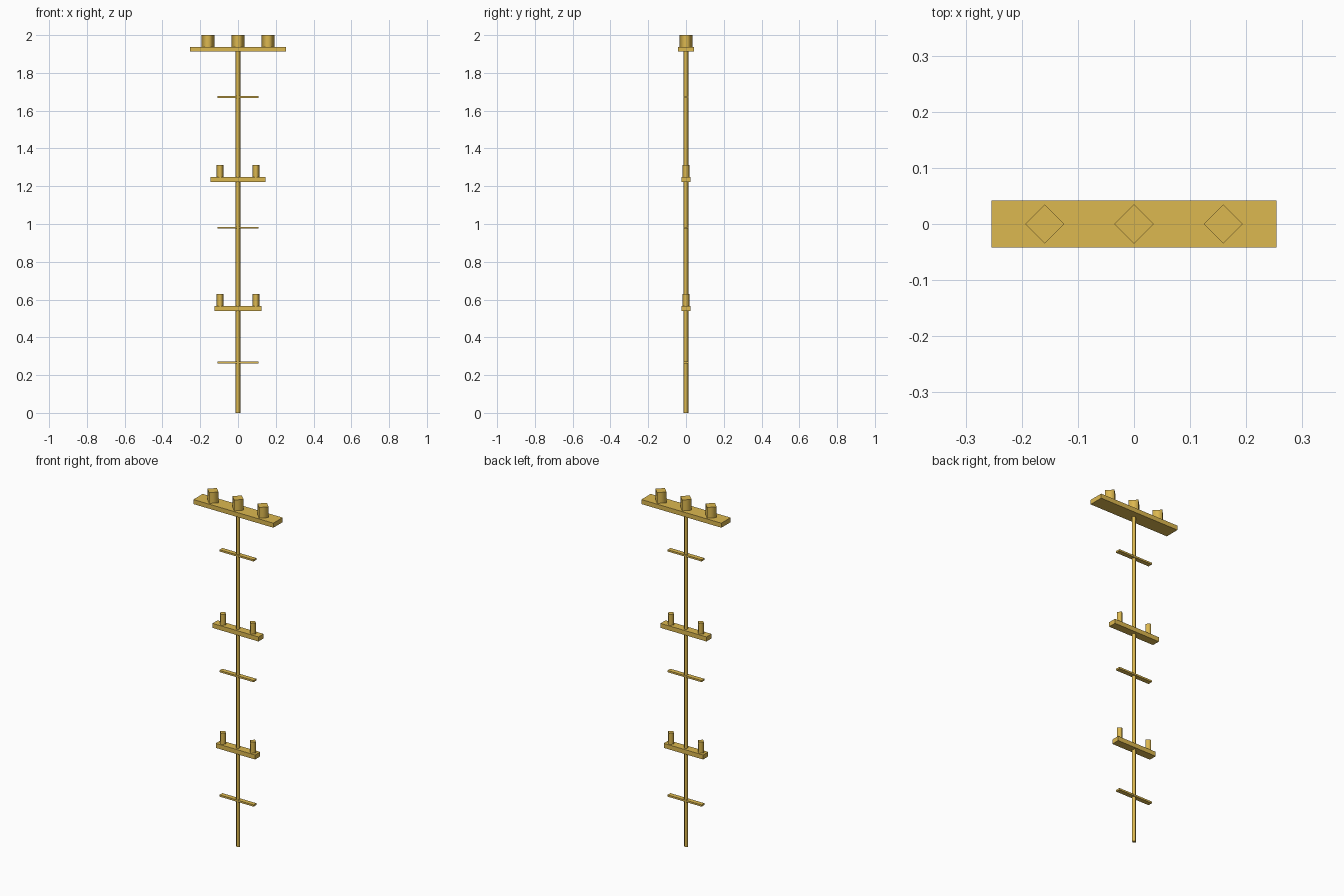
import bpy
from math import radians

if "Cube" in bpy.data.objects:
    bpy.data.objects.remove(bpy.data.objects["Cube"])

mat = bpy.data.materials.new("brass")
mat.diffuse_color = (0.72, 0.48, 0.08, 1)
mat.use_nodes = True
mat.node_tree.nodes["Principled BSDF"].inputs["Base Color"].default_value = mat.diffuse_color


def board(name, half_x, half_y, z0, z1):
    bpy.ops.mesh.primitive_cube_add(size=1, location=(0, 0, (z0 + z1) / 2))
    ob = bpy.context.object
    ob.name = name
    for v in ob.data.vertices:
        v.co.x *= 2 * half_x
        v.co.y *= 2 * half_y
        v.co.z *= z1 - z0
    ob.data.materials.append(mat)


def post(name, x, r, z0, z1):
    # four-sided post, corners on the axes, smooth sides and flat caps
    bpy.ops.mesh.primitive_cylinder_add(vertices=4, radius=r, depth=z1 - z0,
                                        location=(x, 0, (z0 + z1) / 2))
    ob = bpy.context.object
    ob.name = name
    ob.data.materials.append(mat)
    for p in ob.data.polygons:
        p.use_smooth = abs(p.normal.z) < 0.5
    for e in ob.data.edges:
        a, b = (ob.data.vertices[i].co.z for i in e.vertices)
        e.use_edge_sharp = abs(a - b) < 1e-5


# central pole
post("pole", 0, 0.012, 0, 1.925)

# crossarms with their insulator pegs
arms = [("top", 0.254, 0.042, 1.912, 1.938, 2.0, 0.035, (-0.159, 0, 0.159)),
        ("middle", 0.146, 0.023, 1.223, 1.249, 1.312, 0.019, (-0.095, 0.095)),
        ("lower", 0.125, 0.023, 0.540, 0.566, 0.630, 0.019, (-0.095, 0.095))]
for name, hx, hy, z0, z1, top, r, xs in arms:
    board(name + "_crossarm", hx, hy, z0, z1)
    for i, x in enumerate(xs):
        post(f"{name}_peg_{i + 1}", x, r, z1, top)

# thin rungs between the crossarms
for i, z in enumerate((0.266, 0.980, 1.673)):
    board(f"rung_{i + 1}", 0.108, 0.013, z - 0.005, z + 0.005)
